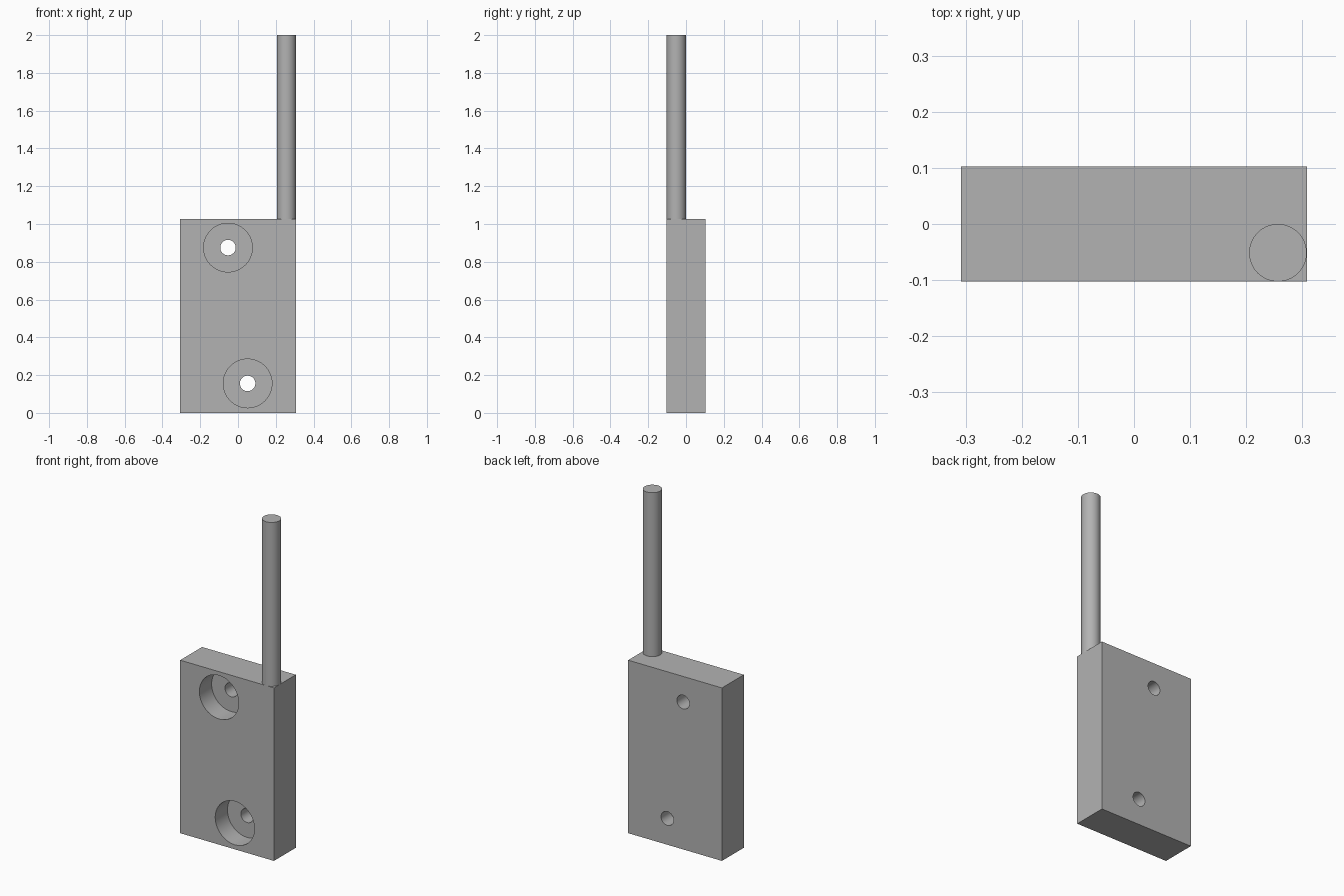
import bpy, math
from mathutils import Vector

if "Cube" in bpy.data.objects:
    bpy.data.objects.remove(bpy.data.objects["Cube"])

W, D, H = 0.616, 0.205, 1.027      # block size
BORE_DEPTH = 0.115
HOLES = [(-0.053, 0.875), (0.051, 0.156)]

grey = bpy.data.materials.new("mid_grey")
grey.diffuse_color = (0.45, 0.45, 0.45, 1)
grey.use_nodes = True
grey.node_tree.nodes["Principled BSDF"].inputs["Base Color"].default_value = grey.diffuse_color


def cylinder(name, radius, start, end, sides=64):
    """Cylinder running from start to end."""
    a, b = Vector(start), Vector(end)
    bpy.ops.mesh.primitive_cylinder_add(vertices=sides, radius=radius, depth=(b - a).length,
                                        location=(a + b) / 2)
    ob = bpy.context.object
    ob.rotation_euler = (b - a).to_track_quat('Z', 'Y').to_euler()
    ob.name = name
    ob.data.materials.append(grey)
    return ob


def smooth(ob):
    bpy.ops.object.select_all(action='DESELECT')
    ob.select_set(True)
    bpy.context.view_layer.objects.active = ob
    bpy.ops.object.shade_smooth_by_angle(angle=math.radians(30))


# Block
bpy.ops.mesh.primitive_cube_add(size=1, location=(0, 0, H / 2))
block = bpy.context.object
block.name = "block"
block.scale = (W, D, H)
bpy.ops.object.transform_apply(location=False, rotation=False, scale=True)
block.data.materials.append(grey)

# Counterbored screw holes
cutters = []
for x, z in HOLES:
    cutters.append(cylinder("counterbore_cutter", 0.129, (x, -0.2, z), (x, -D / 2 + BORE_DEPTH, z)))
    cutters.append(cylinder("screw_hole_cutter", 0.041, (x, -0.15, z), (x, 0.2, z), 48))
for c in cutters:
    mod = block.modifiers.new("cut", 'BOOLEAN')
    mod.operation = 'DIFFERENCE'
    mod.solver = 'EXACT'
    mod.object = c
    bpy.context.view_layer.objects.active = block
    bpy.ops.object.modifier_apply(modifier=mod.name)
    bpy.data.objects.remove(c)
smooth(block)

# Cable leaving the top corner
cable = cylinder("cable", 0.0513, (0.2565, -0.0513, H), (0.2565, -0.0513, 2.0))
smooth(cable)
